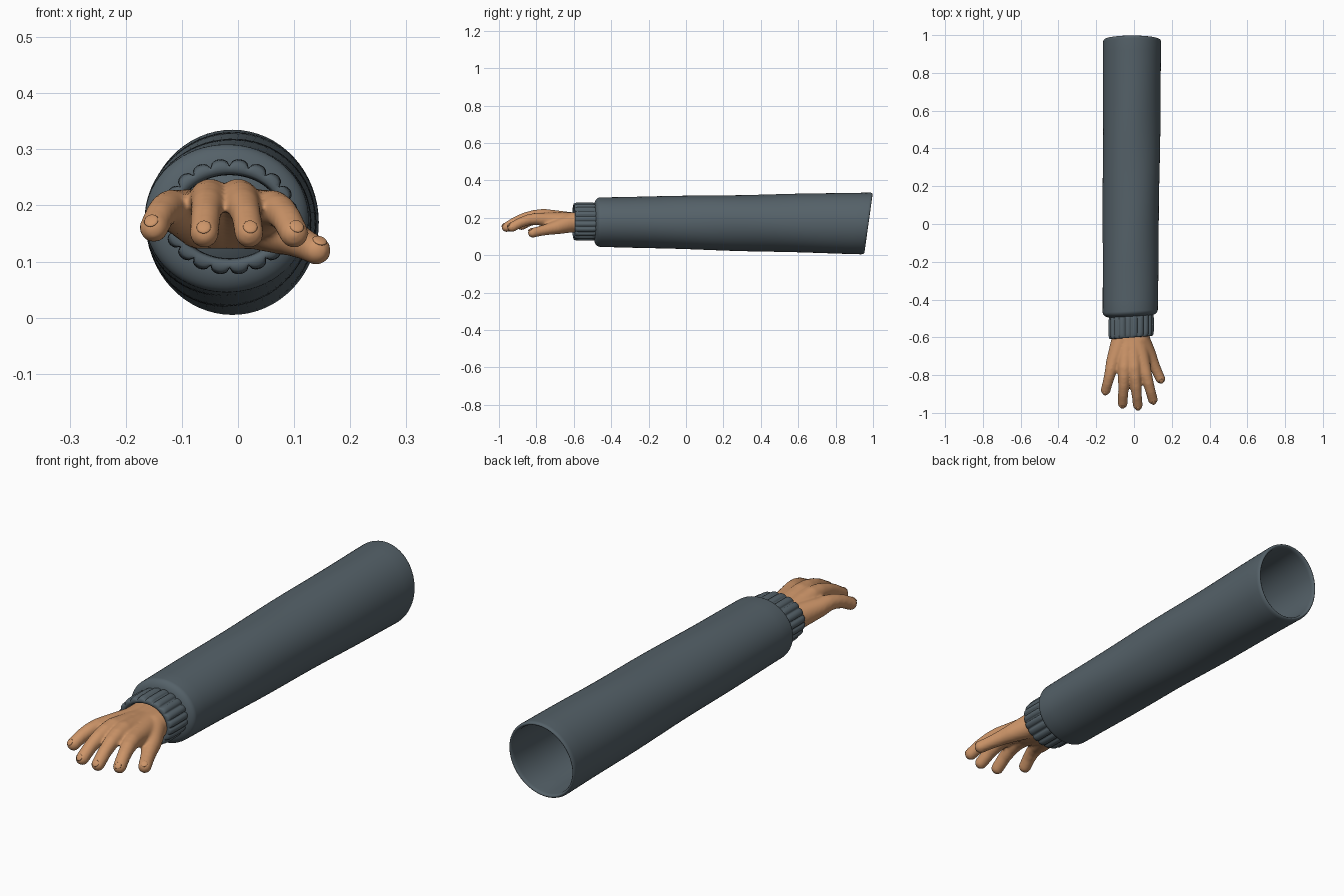
import bpy, bmesh, math
from mathutils import Vector, Matrix, Euler

cube = bpy.data.objects.get("Cube")
if cube:
    bpy.data.objects.remove(cube, do_unlink=True)


def material(name, rgb):
    mat = bpy.data.materials.new(name)
    mat.use_nodes = True
    mat.diffuse_color = (*rgb, 1)
    bsdf = mat.node_tree.nodes["Principled BSDF"]
    bsdf.inputs["Base Color"].default_value = (*rgb, 1)
    return mat


wool = material("slate wool", (0.09, 0.12, 0.14))
skin = material("tan skin", (0.61, 0.3, 0.14))


def finish(name, bm, mat):
    """Turn the bmesh into a smooth shaded object of one colour."""
    bmesh.ops.recalc_face_normals(bm, faces=bm.faces)
    mesh = bpy.data.meshes.new(name)
    bm.to_mesh(mesh)
    bm.free()
    mesh.materials.append(mat)
    mesh.shade_smooth()
    ob = bpy.data.objects.new(name, mesh)
    bpy.context.collection.objects.link(ob)
    return ob


def steps(start, end, count):
    """Evenly spaced values that include both ends."""
    return [start + (end - start) * i / count for i in range(count + 1)]


def loft(name, stations, sides, point, closed):
    """Skin the rings point(station, angle); close into a loop or cap the start."""
    bm = bmesh.new()
    rings = []
    for station in stations:
        rings.append([bm.verts.new(point(station, math.tau * i / sides))
                      for i in range(sides)])
    if closed:
        pairs = zip(rings, rings[1:] + rings[:1])
    else:
        pairs = zip(rings, rings[1:])
        bm.faces.new(rings[0])
    for ring, following in pairs:
        for i in range(sides):
            j = (i + 1) % sides
            bm.faces.new((ring[i], ring[j], following[j], following[i]))
    return finish(name, bm, wool)


# Sleeve: t runs from the cuff to the open end, inset shrinks the ring
front_centre, back_centre = Vector((-0.02, -0.46, 0.177)), Vector((-0.01, 0.96, 0.17))
front_radius, back_radius = Vector((0.146, 0.132)), Vector((0.154, 0.165))


def sleeve_point(station, angle):
    t, inset, push = station
    centre = front_centre.lerp(back_centre, t)
    radius = front_radius.lerp(back_radius, t)
    ripple = 0.0015 * math.sin(3 * angle + 12 * t) * math.sin(math.pi * t)
    x = centre.x + (radius.x - inset + ripple) * math.cos(angle)
    z = centre.z + (radius.y - inset + ripple) * math.sin(angle)
    slant = 0.14 * t * t * (z - back_centre.z) + 0.05 * (1 - t) * x
    return x, centre.y + push + slant, z


wall, fold = 0.008, 0.045
inside_wall = [(t, 2 * wall, 0) for t in steps(0.1, 1, 12)]
rolled_hem = [(1, wall - wall * math.cos(a), 2 * wall * math.sin(a))
              for a in steps(math.pi, 0, 8)]
outside_wall = [(t, 0, 0) for t in steps(1, 0, 24)]
folded_front = [(0, fold - fold * math.cos(a), -0.03 * math.sin(a))
                for a in steps(0, math.pi / 2, 8)]
loft("sleeve", inside_wall + rolled_hem[1:] + outside_wall[1:] + folded_front[1:],
     64, sleeve_point, closed=False)


# Ribbed cuff: a rounded band whose outer side carries the ribs
def soft_square(value):
    return math.copysign(math.sqrt(abs(value)), value)


def cuff_point(station, angle):
    along, out = soft_square(math.cos(station)), soft_square(math.sin(station))
    rib = math.sqrt(abs(math.sin(10 * angle))) - 0.7
    swell = 0.013 * out + 0.012 * rib * max(out, 0)
    x = (0.105 + swell) * math.cos(angle) - 0.015
    z = (0.087 + swell) * math.sin(angle) + 0.18
    return x, 0.06 * along - 0.54 + 0.08 * x, z


loft("ribbed_cuff", steps(0, math.tau, 20)[:-1], 160, cuff_point, closed=True)

# Hand: knuckle, tip and arch height of each finger
fingers = {
    "little_finger": ((-0.11, -0.73, 0.19), (-0.15, -0.88, 0.16), 0.07),
    "ring_finger": ((-0.05, -0.76, 0.21), (-0.06, -0.95, 0.15), 0.08),
    "middle_finger": ((0, -0.76, 0.21), (0.02, -0.96, 0.15), 0.08),
    "index_finger": ((0.05, -0.75, 0.19), (0.1, -0.93, 0.15), 0.08),
    "thumb": ((0.08, -0.69, 0.15), (0.14, -0.82, 0.12), 0),
}


def finger_path(knuckle, tip, arch):
    """Centres and radii from inside the cuff, over the palm, to the tip."""
    wrist = Vector((knuckle[0] / 2 - 0.01, -0.61, 0.176))
    path = [(wrist + Vector((0, 0.1, 0)), 0.054), (wrist, 0.054)]
    for t in steps(0, 1, 4):
        centre = Vector(knuckle).lerp(Vector(tip), t)
        centre.z += arch * t * (1 - t)
        path.append((centre, 0.026 + 0.012 * (1 - t) ** 2))
    return path


paths = {name: finger_path(*shape) for name, shape in fingers.items()}

ball = bmesh.new()
bmesh.ops.create_icosphere(ball, subdivisions=3, radius=1)
directions = [v.co.copy() for v in ball.verts]
ball.free()

hand = bmesh.new()
for path in paths.values():
    for pair in zip(path, path[1:]):
        shell = [hand.verts.new(centre + d * radius)
                 for centre, radius in pair for d in directions]
        bmesh.ops.convex_hull(hand, input=shell)
loose = [v for v in hand.verts if not v.link_faces]
bmesh.ops.delete(hand, geom=loose, context='VERTS')
hand_object = finish("hand", hand, skin)
fuse = hand_object.modifiers.new("fuse", 'REMESH')
fuse.mode = 'VOXEL'
fuse.voxel_size = 0.006
fuse.use_smooth_shade = True
soften = hand_object.modifiers.new("soften", 'SMOOTH')
soften.iterations = 8

# Fingernails: flattened shells lying on the finger ends
for name, path in paths.items():
    tip = path[-1][0]
    turn = (tip - path[-2][0]).to_track_quat('Y', 'Z')
    place = tip + turn @ Vector((0, 0.01, 0.02))
    tilt = turn @ Euler((-0.4, 0, 0)).to_quaternion()
    nail = bmesh.new()
    bmesh.ops.create_uvsphere(nail, u_segments=16, v_segments=8, radius=1,
                              matrix=Matrix.LocRotScale(place, tilt, Vector((0.013, 0.014, 0.004))))
    finish(name + "_nail", nail, skin)
